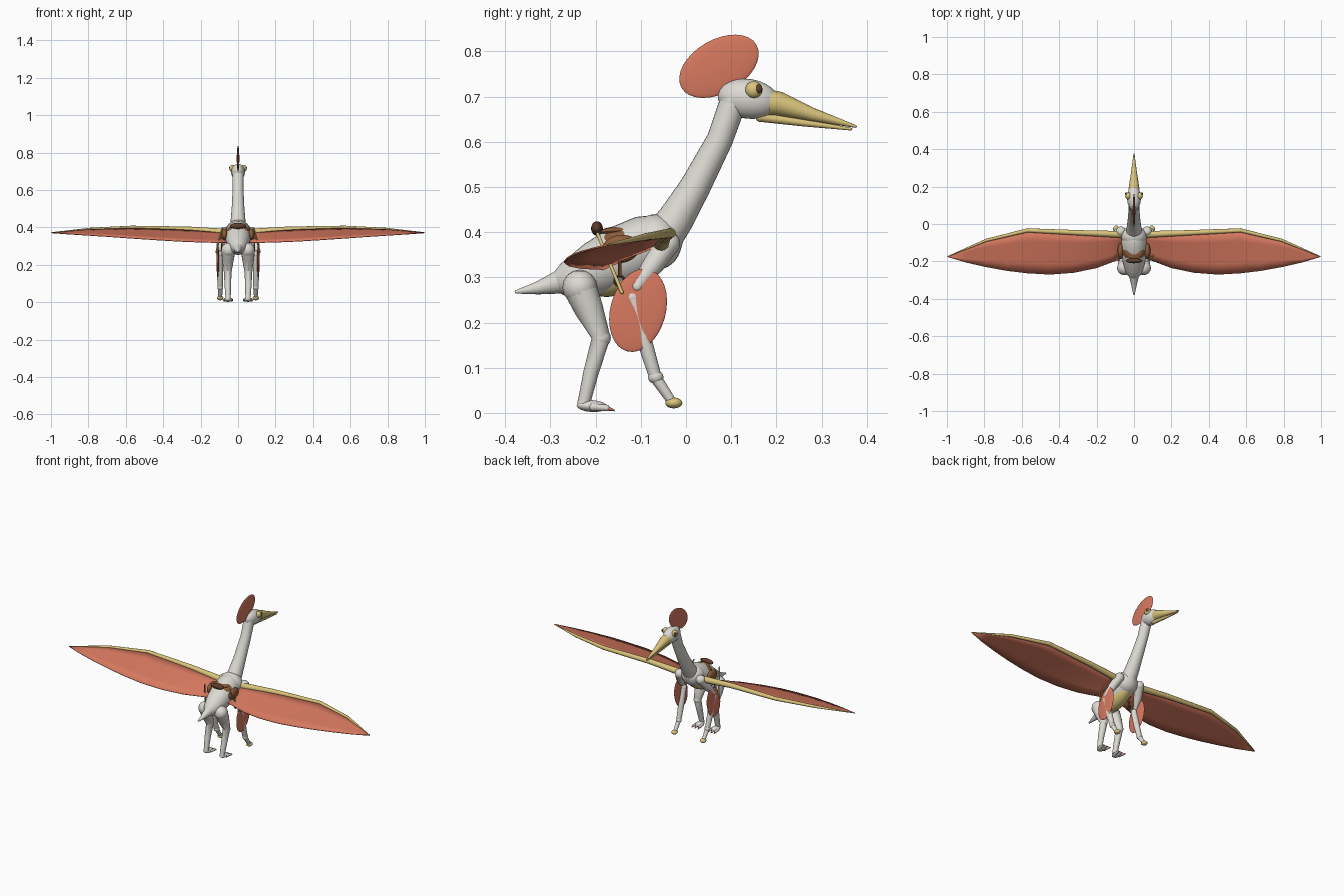
import bpy, bmesh, math
from mathutils import Vector, Matrix

if "Cube" in bpy.data.objects:
    bpy.data.objects.remove(bpy.data.objects["Cube"])


def material(name, rgb):
    m = bpy.data.materials.new(name)
    m.diffuse_color = (*rgb, 1)
    m.use_nodes = True
    m.node_tree.nodes["Principled BSDF"].inputs["Base Color"].default_value = m.diffuse_color
    return m


WHITE = material("pale_hide", (0.72, 0.70, 0.65))
TAN = material("horn_yellow", (0.70, 0.55, 0.20))
RED = material("coral_skin", (0.68, 0.19, 0.115))
BROWN = material("saddle_leather", (0.27, 0.11, 0.042))
DARK = material("dark_leather", (0.12, 0.05, 0.025))


def finish(name, bm, mat, mirror=False):
    """Turn a bmesh into a smooth object, optionally doubled across x = 0."""
    if mirror:
        geo = bmesh.ops.duplicate(bm, geom=bm.verts[:] + bm.edges[:] + bm.faces[:])["geom"]
        for v in geo:
            if isinstance(v, bmesh.types.BMVert):
                v.co.x *= -1
        bmesh.ops.reverse_faces(bm, faces=[f for f in geo if isinstance(f, bmesh.types.BMFace)])
    me = bpy.data.meshes.new(name)
    bm.to_mesh(me)
    bm.free()
    me.materials.append(mat)
    ob = bpy.data.objects.new(name, me)
    bpy.context.collection.objects.link(ob)
    bpy.ops.object.select_all(action='DESELECT')
    ob.select_set(True)
    bpy.context.view_layer.objects.active = ob
    bpy.ops.object.shade_smooth_by_angle(angle=math.radians(45))
    return ob


def add_ball(bm, c, size, tilt=0, seg=24):
    """Ellipsoid; tilt turns it in the side plane, in degrees."""
    m = (Matrix.Translation(c) @ Matrix.Rotation(math.radians(tilt), 4, 'X')
         @ Matrix.Diagonal((*size, 1)))
    bmesh.ops.create_uvsphere(bm, u_segments=seg, v_segments=seg // 2, radius=1, matrix=m)


def ball(name, mat, c, size, tilt=0, mirror=False, seg=24):
    bm = bmesh.new()
    add_ball(bm, c, size, tilt, seg)
    return finish(name, bm, mat, mirror)


def tube(name, mat, pts, mirror=False, seg=16, joints=()):
    """Tapered tube through (x, y, z, radius); joints lists the points given a ball."""
    bm = bmesh.new()
    ps = [Vector(p[:3]) for p in pts]
    rings = []
    for i, p in enumerate(ps):
        t = (ps[min(i + 1, len(ps) - 1)] - ps[max(i - 1, 0)]).normalized()
        side = Vector((1, 0, 0)) if abs(t.x) < 0.7 else Vector((0, 1, 0))
        v = t.cross(side).normalized()
        u = v.cross(t)
        angles = [2 * math.pi * k / seg for k in range(seg)]
        rings.append([bm.verts.new(p + pts[i][3] * (math.cos(a) * u + math.sin(a) * v))
                      for a in angles])
    for a, b in zip(rings, rings[1:]):
        for k in range(seg):
            n = (k + 1) % seg
            bm.faces.new((a[k], a[n], b[n], b[k]))
    bm.faces.new(rings[0][::-1])
    bm.faces.new(rings[-1])
    bmesh.ops.recalc_face_normals(bm, faces=bm.faces[:])
    for i in joints:
        add_ball(bm, ps[i], (pts[i][3] * 1.04,) * 3, seg=16)
    return finish(name, bm, mat, mirror)


# Torso, belly, neck and tail
tube("torso", WHITE, [(0, -.288, .29, .022), (0, -.27, .293, .038), (0, -.24, .30, .05),
                      (0, -.20, .318, .061), (0, -.14, .347, .069), (0, -.085, .373, .066),
                      (0, -.05, .386, .055), (0, -.025, .394, .038), (0, -.01, .40, .015)],
     seg=32)
ball("chest", WHITE, (0, -.067, .378), (.068, .058, .062))
ball("belly", TAN, (0, -.125, .317), (.05, .10, .045), 27)
tube("neck", WHITE, [(0, -.055, .385, .045), (0, -.022, .43, .04), (0, .02, .50, .034),
                     (0, .075, .605, .029), (0, .105, .69, .03)], seg=24, joints=(0, 4))
tube("tail", WHITE, [(0, -.25, .30, .034), (0, -.285, .288, .025), (0, -.33, .276, .014),
                     (0, -.375, .268, .004)], joints=(0, 3))

# Head, beak, eyes and crest
ball("head", WHITE, (0, .138, .695), (.037, .068, .044), -8)
tube("upper_beak", TAN, [(0, .185, .686, .029), (0, .205, .684, .027), (0, .28, .66, .015),
                         (0, .375, .634, .003)], joints=(3,))
tube("lower_beak", TAN, [(0, .165, .655, .011), (0, .26, .642, .008), (0, .365, .628, .003)],
     joints=(0, 2))
ball("eye", TAN, (.031, .15, .715), (.016, .019, .019), mirror=True)
ball("pupil", DARK, (.041, .161, .717), (.007, .008, .010), mirror=True, seg=16)
ball("crest", RED, (0, .073, .767), (.007, .0957, .059), 30, seg=32)

# Hind legs with feet and claws
tube("hind_leg", WHITE, [(.052, -.235, .278, .037), (.054, -.215, .23, .032),
                         (.055, -.188, .166, .021), (.055, -.21, .09, .017),
                         (.053, -.226, .022, .014)], mirror=True, joints=(0, 2, 4))
ball("hind_foot", WHITE, (.053, -.208, .015), (.020, .034, .013), -3, mirror=True)
for i, dx in enumerate((-.015, 0, .015)):
    x = .053 + dx
    tube(f"toe_{i}", WHITE, [(x, -.205, .013, .009), (x + dx * .3, -.176, .011, .007)],
         mirror=True, seg=10, joints=(0, 1))
    tube(f"claw_{i}", RED, [(x + dx * .3, -.176, .011, .006), (x + dx * .4, -.158, .005, .0015)],
         mirror=True, seg=8)

# Fore legs with wrist, foot and leg fin
tube("upper_arm", WHITE, [(.07, -.04, .375, .026), (.09, -.075, .325, .023),
                          (.103, -.108, .28, .014)], mirror=True, joints=(0, 2))
tube("forearm", WHITE, [(.099, -.118, .256, .017), (.097, -.095, .17, .017),
                        (.095, -.068, .08, .014)], mirror=True, joints=(0,))
ball("wrist", WHITE, (.095, -.067, .079), (.016, .017, .015), mirror=True)
tube("fore_foot", WHITE, [(.095, -.065, .075, .013), (.095, -.032, .026, .010)], mirror=True)
ball("fore_hoof", TAN, (.095, -.027, .022), (.017, .019, .012), mirror=True)
ball("leg_fin", RED, (.108, -.106, .227), (.007, .0613, .094), -15, mirror=True, seg=32)

# Wing bones along the leading edge
EDGE = [(.04, -.057, .372, .019), (.27, -.048, .39, .0145), (.57, -.034, .398, .011),
        (.79, -.087, .390, .008), (.997, -.174, .372, .002)]
tube("wing_bones", TAN, EDGE, mirror=True, seg=12, joints=(0, 1, 2, 3))

# Wing membrane between the bones and a bowed trailing edge
TRAIL = [(.04, -.175, .318), (.12, -.205, .319), (.2, -.235, .321), (.32, -.26, .326),
         (.45, -.27, .334), (.57, -.263, .342), (.68, -.25, .35), (.79, -.23, .357),
         (.9, -.205, .364), (.998, -.1755, .371)]


def lead_at(x):
    for a, b in zip(EDGE, EDGE[1:]):
        if x <= b[0] or b is EDGE[-1]:
            return Vector(a[:3]).lerp(Vector(b[:3]), min(1, (x - a[0]) / (b[0] - a[0])))


bm = bmesh.new()
ROWS = 4
grid = []
for p in TRAIL:
    lead, trail = lead_at(p[0]), Vector(p)
    grid.append([bm.verts.new(lead.lerp(trail, k / ROWS)) for k in range(ROWS + 1)])
for a, b in zip(grid, grid[1:]):
    for k in range(ROWS):
        bm.faces.new((a[k], a[k + 1], b[k + 1], b[k]))
bmesh.ops.recalc_face_normals(bm, faces=bm.faces[:])
wing = finish("wing_membrane", bm, RED, mirror=True)
solid = wing.modifiers.new("thickness", 'SOLIDIFY')
solid.thickness = .004
solid.offset = 0

# Saddle with cantle, side flaps and stirrups
ball("saddle_seat", BROWN, (0, -.15, .403), (.045, .042, .010), 4)
ball("saddle_pad", BROWN, (0, -.15, .385), (.058, .05, .026), 18)
ball("saddle_cantle", DARK, (0, -.197, .408), (.043, .013, .016))
ball("side_flap", BROWN, (.072, -.145, .363), (.016, .042, .031), 8, mirror=True)
tube("stirrup_strap", BROWN, [(.084, -.147, .345, .004), (.088, -.147, .303, .004)],
     mirror=True, seg=8)
ring = [(.088, -.147 + .011 * math.sin(math.tau * k / 16), .292 + .011 * math.cos(math.tau * k / 16),
         .003) for k in range(17)]
tube("stirrup", DARK, ring, mirror=True, seg=8)

# Slanted rods beside the saddle
tube("side_rod", TAN, [(.085, -.195, .395, .004), (.117, -.142, .267, .004)],
     mirror=True, seg=10, joints=(0, 1))
